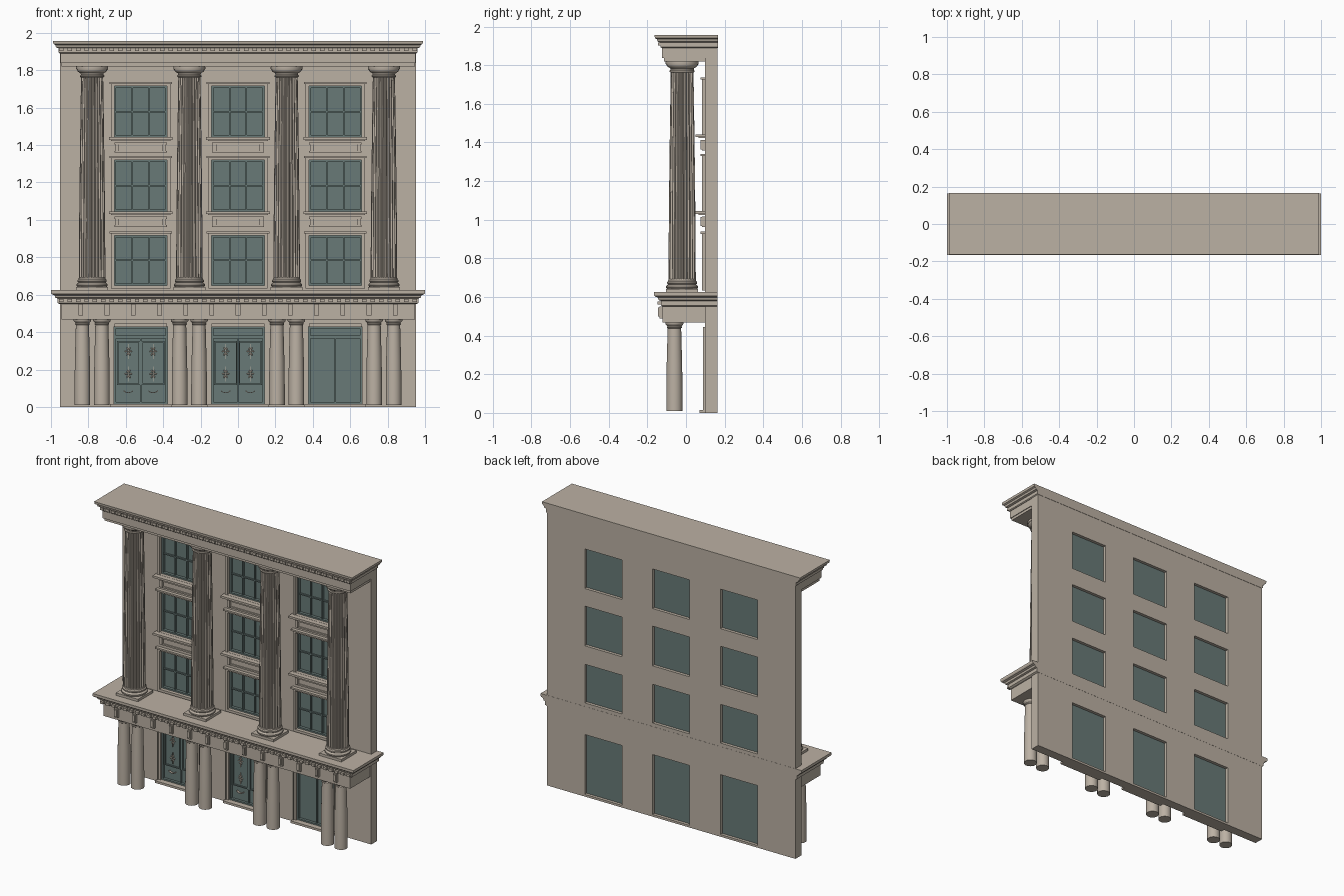
import bpy, bmesh, math
from mathutils import Vector, Matrix

if "Cube" in bpy.data.objects:
    bpy.data.objects.remove(bpy.data.objects["Cube"], do_unlink=True)


def material(name, rgb):
    m = bpy.data.materials.new(name)
    m.use_nodes = True
    m.diffuse_color = (*rgb, 1)
    m.node_tree.nodes["Principled BSDF"].inputs["Base Color"].default_value = (*rgb, 1)
    return m


STONE = material("warm stone", (0.50, 0.44, 0.37))
TEAL = material("teal glass", (0.14, 0.195, 0.185))


def make(name, bm, mat, spots=((0, 0, 0),), smooth=False):
    """Turn a bmesh into one mesh, placed as linked copies at every spot."""
    bmesh.ops.recalc_face_normals(bm, faces=bm.faces)
    mesh = bpy.data.meshes.new(name)
    bm.to_mesh(mesh)
    bm.free()
    mesh.materials.append(mat)
    if smooth:
        mesh.shade_smooth()
        mesh.set_sharp_from_angle(angle=math.radians(35))
    for spot in spots:
        ob = bpy.data.objects.new(name, mesh)
        ob.location = spot
        bpy.context.collection.objects.link(ob)
    return ob


def box(bm, x0, x1, y0, y1, z0, z1):
    mid = Vector(((x0 + x1) / 2, (y0 + y1) / 2, (z0 + z1) / 2))
    size = Matrix.Diagonal((x1 - x0, y1 - y0, z1 - z0, 1))
    bmesh.ops.create_cube(bm, size=1, matrix=Matrix.Translation(mid) @ size)


def frame(bm, hw, z0, z1, t, y0, y1):
    """Rectangular border of width t lying inside the given outline."""
    for s in (-1, 1):
        box(bm, *sorted((s * hw, s * (hw - t))), y0, y1, z0, z1)
    box(bm, t - hw, hw - t, y0, y1, z0, z0 + t)
    box(bm, t - hw, hw - t, y0, y1, z1 - t, z1)


def loft(bm, rings):
    """Skin a list of equal point rings and cap both ends."""
    rows = [[bm.verts.new(p) for p in ring] for ring in rings]
    n = len(rows[0])
    for a, b in zip(rows, rows[1:]):
        for i in range(n):
            bm.faces.new((a[i], a[(i + 1) % n], b[(i + 1) % n], b[i]))
    bm.faces.new(rows[0][::-1])
    bm.faces.new(rows[-1])


def turned(bm, profile, n=32):
    loft(bm, [[(r * math.cos(k * math.tau / n), r * math.sin(k * math.tau / n), z)
               for k in range(n)] for r, z in profile])


def moulding(name, profile, hw, front, back):
    """Cornice wrapping the front and both ends, from (overhang, z) steps."""
    bm = bmesh.new()
    loft(bm, [[(-hw - o, front - o, z), (hw + o, front - o, z), (hw + o, back, z), (-hw - o, back, z)]
              for o, z in profile])
    make(name, bm, STONE)


BAYS = (-0.52, 0, 0.52)
HALF = 0.142
DOOR = (0.015, 0.43)
WINDOWS = ((0.649, 0.917), (1.045, 1.32), (1.442, 1.716))
WALL = 0.098

# Wall sheet with openings, thickened
xs = sorted([-0.953, 0.953] + [b + s * HALF for b in BAYS for s in (-1, 1)])
zs = [0, *DOOR, *[z for w in WINDOWS for z in w], 1.95]
bm = bmesh.new()
grid = [[bm.verts.new((x, 0.1305, z)) for x in xs] for z in zs]
for j in range(len(zs) - 1):
    for i in range(len(xs) - 1):
        if not (i % 2 and j % 2):
            bm.faces.new((grid[j][i], grid[j][i + 1], grid[j + 1][i + 1], grid[j + 1][i]))
wall = make("wall", bm, STONE)
mod = wall.modifiers.new("thickness", "SOLIDIFY")
mod.thickness = 0.065
mod.offset = 0

# Lower entablature
bm = bmesh.new()
box(bm, -0.945, 0.945, -0.122, 0.11, 0.468, 0.56)
make("lower_frieze", bm, STONE)
moulding("lower_cornice", [(0, 0.55), (0.01, 0.556), (0.01, 0.58), (0.022, 0.584), (0.026, 0.597),
                           (0.04, 0.602), (0.045, 0.61), (0.045, 0.625)], 0.955, -0.12, 0.164)
bm = bmesh.new()
box(bm, -0.0125, 0.0125, -0.138, -0.12, 0.49, 0.55)
box(bm, -0.0085, 0.0085, -0.145, -0.12, 0.50, 0.545)
make("frieze_block", bm, STONE, [(0.14 * k, 0, 0) for k in range(-6, 7)])

# Upper entablature
bm = bmesh.new()
box(bm, -0.945, 0.945, -0.115, 0.11, 1.82, 1.845)
box(bm, -0.95, 0.95, -0.125, 0.11, 1.838, 1.90)
make("upper_frieze", bm, STONE)
moulding("upper_cornice", [(0, 1.89), (0.006, 1.895), (0.006, 1.918), (0.02, 1.922), (0.024, 1.935),
                           (0.034, 1.94), (0.036, 1.957)], 0.953, -0.127, 0.165)

# Dentil rows
for name, z, y in (("lower_dentil", 0.56, -0.147), ("upper_dentil", 1.902, -0.146)):
    bm = bmesh.new()
    box(bm, -0.012, 0.012, y, y + 0.02, z, z + 0.017)
    make(name, bm, STONE, [(0.045 * k, 0, 0) for k in range(-21, 22)])

# Giant fluted columns
spots = [(x, -0.02, 0) for x in (-0.78, -0.26, 0.26, 0.78)]
bm = bmesh.new()
flute = (1, 1, 0.94, 0.9, 0.9, 0.94)
steps = 22 * len(flute)
rings = []
for k in range(7):
    t = k / 6
    r = 0.071 - 0.012 * t ** 1.5
    rings.append([(r * flute[i % 6] * math.cos(i * math.tau / steps),
                   r * flute[i % 6] * math.sin(i * math.tau / steps), 0.685 + 1.09 * t)
                  for i in range(steps)])
loft(bm, rings)
make("fluted_shaft", bm, STONE, spots)
bm = bmesh.new()
box(bm, -0.085, 0.085, -0.083, 0.083, 0.62, 0.642)
turned(bm, [(0.078, 0.642), (0.083, 0.648), (0.083, 0.656), (0.077, 0.661), (0.073, 0.666),
            (0.078, 0.67), (0.078, 0.678), (0.072, 0.684), (0.071, 0.692)])
make("column_base", bm, STONE, spots, True)
bm = bmesh.new()
turned(bm, [(0.06, 1.762), (0.065, 1.766), (0.065, 1.772), (0.06, 1.776), (0.062, 1.784),
            (0.076, 1.793), (0.081, 1.802), (0.081, 1.806)])
turned(bm, [(0.084, 1.804), (0.086, 1.812), (0.084, 1.824)])
make("column_capital", bm, STONE, spots, True)

# Paired porch columns
bm = bmesh.new()
turned(bm, [(0.042, 0.01), (0.042, 0.12), (0.04, 0.25), (0.036, 0.40), (0.035, 0.438), (0.039, 0.441),
            (0.039, 0.446), (0.036, 0.449), (0.045, 0.458), (0.047, 0.462), (0.047, 0.472)])
make("porch_column", bm, STONE,
     [(x + s * 0.052, -0.06, 0) for x, _, _ in spots for s in (-1, 1)], True)

# Windows: glass, bars, stone surround, hood
at_bays = [(x, 0, 0) for x in BAYS]
for z0, z1 in WINDOWS:
    mid = (z0 + z1) / 2
    bm = bmesh.new()
    box(bm, -HALF, HALF, 0.128, 0.142, z0, z1)
    make("window_glass", bm, TEAL, at_bays)
    bm = bmesh.new()
    frame(bm, HALF, z0, z1, 0.011, 0.108, 0.13)
    for x in (-0.045, 0.045):
        box(bm, x - 0.004, x + 0.004, 0.115, 0.13, z0, z1)
    box(bm, -HALF, HALF, 0.116, 0.13, mid - 0.004, mid + 0.004)
    make("window_bars", bm, TEAL, at_bays)
    bm = bmesh.new()
    frame(bm, 0.158, z0 - 0.016, z1 + 0.016, 0.017, 0.084, 0.11)
    box(bm, -0.168, 0.168, 0.074, 0.11, z1 + 0.01, z1 + 0.021)
    make("window_surround", bm, STONE, at_bays)

# Sills with bracketed aprons under the upper windows
for z0, _ in WINDOWS[1:]:
    bm = bmesh.new()
    box(bm, -0.17, 0.17, 0.05, 0.11, z0 - 0.014, z0)
    box(bm, -0.16, 0.16, 0.065, 0.11, z0 - 0.02, z0 - 0.013)
    box(bm, -0.14, 0.14, 0.082, 0.11, z0 - 0.039, z0 - 0.028)
    box(bm, -0.125, 0.125, 0.09, 0.11, z0 - 0.075, z0 - 0.039)
    box(bm, -0.14, 0.14, 0.082, 0.11, z0 - 0.083, z0 - 0.073)
    for s in (-1, 1):
        box(bm, s * 0.126 - 0.01, s * 0.126 + 0.01, 0.074, 0.11, z0 - 0.078, z0 - 0.03)
    make("window_sill", bm, STONE, at_bays)

# Doors: slab, transom, leaves, surround and step
bm = bmesh.new()
box(bm, -HALF, HALF, 0.126, 0.142, *DOOR)
frame(bm, HALF, *DOOR, 0.01, 0.108, 0.13)
box(bm, -HALF, HALF, 0.112, 0.13, 0.365, 0.383)
box(bm, -0.125, 0.125, 0.118, 0.13, 0.39, 0.412)
box(bm, -0.004, 0.004, 0.116, 0.13, 0.015, 0.37)
make("door", bm, TEAL, at_bays)
bm = bmesh.new()
frame(bm, 0.158, -0.003, 0.445, 0.017, 0.088, 0.11)
bmesh.ops.delete(bm, geom=[v for v in bm.verts if v.co.z < -0.001 and abs(v.co.x) < 0.1415], context="VERTS")
box(bm, -0.165, 0.165, 0.07, 0.163, 0, 0.015)
bmesh.ops.translate(bm, verts=[v for v in bm.verts if v.co.z < 0], vec=(0, 0, 0.003))
make("door_surround", bm, STONE, at_bays)

# Panel borders, rosettes and pulls on the two ornate doors
leaves = [(x + s * 0.066, 0, 0) for x in BAYS[:2] for s in (-1, 1)]
bm = bmesh.new()
frame(bm, 0.061, 0.118, 0.352, 0.007, 0.116, 0.13)
make("leaf_panel", bm, TEAL, leaves)
bm = bmesh.new()
for z in (0.177, 0.297):
    box(bm, -0.0015, 0.0015, 0.12, 0.127, z - 0.04, z + 0.04)
    for k in range(6):
        a = k * math.tau / 6
        m = Matrix.Translation((0.011 * math.cos(a), 0.122, z + 0.016 * math.sin(a)))
        m = m @ Matrix.Rotation(-a, 4, "Y") @ Matrix.Diagonal((0.009, 0.004, 0.004, 1))
        bmesh.ops.create_uvsphere(bm, u_segments=8, v_segments=6, radius=1, matrix=m)
make("leaf_rosette", bm, STONE, leaves, True)
bm = bmesh.new()
arc = [math.radians(200 + 14 * k) for k in range(11)]
loft(bm, [[(r * math.cos(a), y, 0.092 + 0.6 * r * math.sin(a))
           for r, y in ((0.023, 0.112), (0.029, 0.112), (0.029, 0.127), (0.023, 0.127))] for a in arc])
make("door_pull", bm, STONE, leaves)
